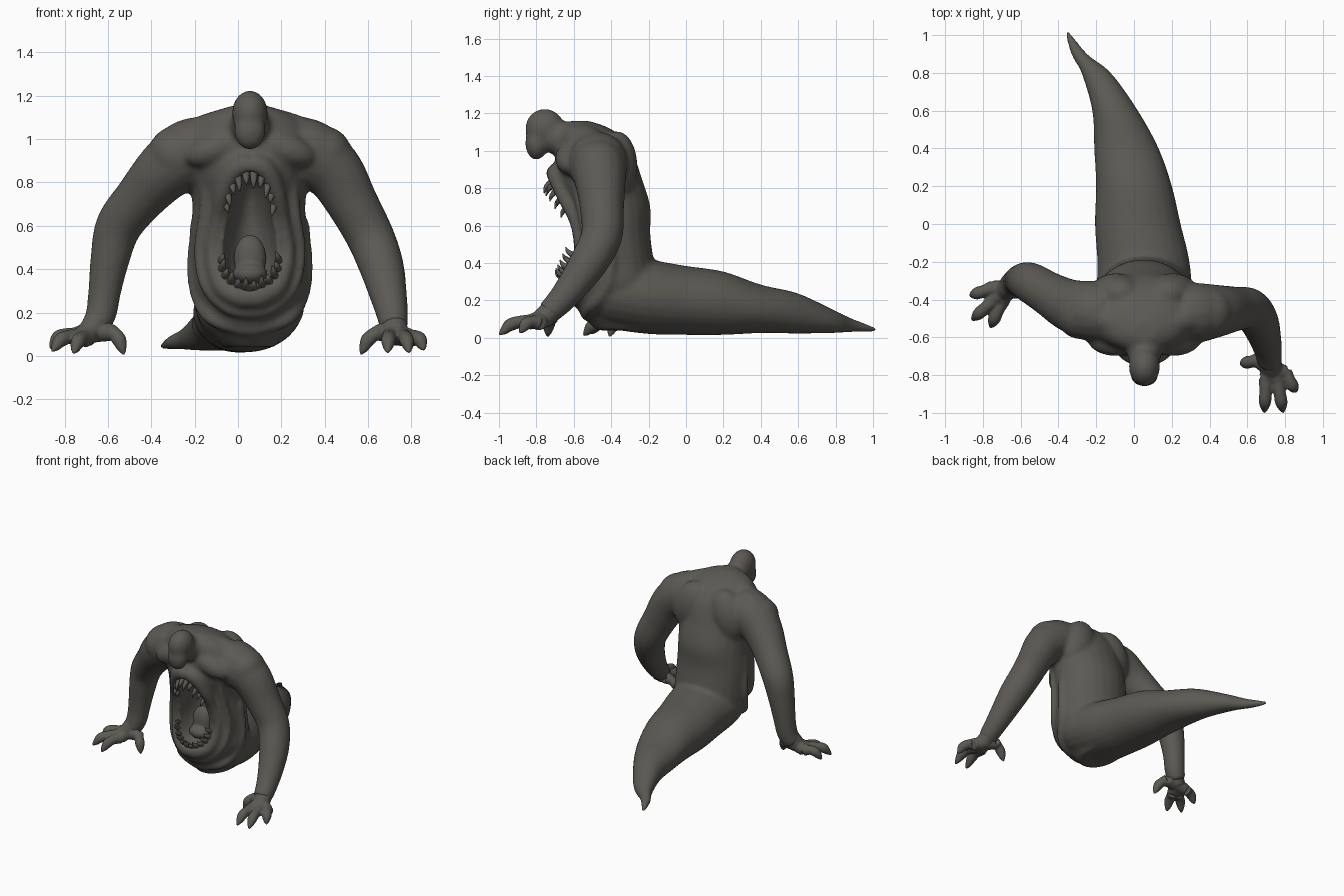
import bpy, bmesh, math
from mathutils import Vector, Quaternion, Matrix

cube = bpy.data.objects.get("Cube")
if cube:
    bpy.data.objects.remove(cube, do_unlink=True)

MID = 0.055  # the upper body's centre line
X, Y, Z = Vector((1, 0, 0)), Vector((0, 1, 0)), Vector((0, 0, 1))

hide = bpy.data.materials.new("dark_hide")
hide.use_nodes = True
hide.diffuse_color = (0.108, 0.101, 0.088, 1)
shader = hide.node_tree.nodes["Principled BSDF"]
shader.inputs["Base Color"].default_value = hide.diffuse_color
shader.inputs["Roughness"].default_value = 0.7


def spline(points, steps=5):
    """Catmull-Rom through points of any dimension."""
    p = [Vector(q) for q in points]
    p = [p[0]] + p + [p[-1]]
    out = []
    for a, b, c, d in zip(p, p[1:], p[2:], p[3:]):
        for s in range(steps):
            t = s / steps
            out.append((2 * b + (c - a) * t + (2 * a - 5 * b + 4 * c - d) * t * t
                        + (3 * b - a - 3 * c + d) * t ** 3) / 2)
    return out + [p[-1]]


def skin(bm, rings, sides=24):
    """Closed surface over (centre, u, v) elliptical rings."""
    loops = []
    for c, u, v in rings:
        loops.append([bm.verts.new(c + u * math.cos(a) + v * math.sin(a))
                      for a in (math.tau * i / sides for i in range(sides))])
    faces = [bm.faces.new(loops[0]), bm.faces.new(loops[-1])]
    for a, b in zip(loops, loops[1:]):
        for i in range(sides):
            j = (i + 1) % sides
            faces.append(bm.faces.new((a[i], a[j], b[j], b[i])))
    bmesh.ops.recalc_face_normals(bm, faces=faces)


def loft(bm, points, u, v):
    """Rings of (x, y, z, u radius, v radius) in a fixed plane."""
    skin(bm, [(Vector(p[:3]), u * max(p[3], .004), v * max(p[4], .004))
              for p in spline(points)])


def tube(bm, points, sides=16):
    """Round limb through (x, y, z, radius)."""
    pts = spline(points)
    rings, prev, q = [], Z, Quaternion()
    for i, p in enumerate(pts):
        d = (pts[min(i + 1, len(pts) - 1)] - pts[max(i - 1, 0)]).to_3d()
        d = Vector(d[:3]).normalized()
        q = prev.rotation_difference(d) @ q
        prev = d
        r = max(p[3], .003)
        rings.append((Vector(p[:3]), q @ X * r, q @ Y * r))
    skin(bm, rings, sides)


def ball(bm, centre, size, tilt=0):
    m = (Matrix.Translation(centre) @ Matrix.Rotation(tilt, 4, 'Y')
         @ Matrix.Diagonal((*size, 1)))
    bmesh.ops.create_uvsphere(bm, u_segments=28, v_segments=16, radius=1, matrix=m)


def make(name, bm):
    me = bpy.data.meshes.new(name)
    bm.to_mesh(me)
    bm.free()
    me.materials.append(hide)
    me.shade_smooth()
    ob = bpy.data.objects.new(name, me)
    bpy.context.collection.objects.link(ob)
    return ob


def fuse(ob, voxel, rounds, cutter=None):
    """Merge overlapping parts into one soft skin, then carve it."""
    def remesh(count):
        m = ob.modifiers.new("merge", 'REMESH')
        m.mode, m.voxel_size, m.use_smooth_shade = 'VOXEL', voxel, True
        s = ob.modifiers.new("soften", 'SMOOTH')
        s.factor, s.iterations = 0.5, count
    remesh(rounds)
    if cutter:
        b = ob.modifiers.new("carve", 'BOOLEAN')
        b.operation, b.object, b.solver = 'DIFFERENCE', cutter, 'EXACT'
        remesh(3)
    deps = bpy.context.evaluated_depsgraph_get()
    me = bpy.data.meshes.new_from_object(ob.evaluated_get(deps))
    ob.modifiers.clear()
    ob.data = me
    me.materials.clear()
    me.materials.append(hide)
    me.polygons.foreach_set("material_index", [0] * len(me.polygons))
    me.shade_smooth()
    if cutter:
        bpy.data.objects.remove(cutter, do_unlink=True)


# Torso and tail
bm = bmesh.new()
loft(bm, [(MID, -.57, 1.16, .06, .05), (.05, -.53, 1.11, .20, .14), (.05, -.49, 1.0, .30, .20),
          (.05, -.47, .85, .28, .235), (.05, -.42, .7, .262, .23), (.05, -.41, .55, .268, .22),
          (.055, -.40, .4, .268, .23), (.06, -.39, .28, .26, .24), (.05, -.36, .15, .2, .22),
          (.05, -.3, .04, .12, .18)], X, Y)
loft(bm, [(-.36, 1.03, .04, .012, .012), (-.29, .9, .065, .045, .035), (-.2, .8, .085, .08, .06),
          (-.1, .6, .13, .122, .108), (-.04, .4, .155, .172, .13), (0, .2, .185, .202, .17),
          (.02, 0, .2, .228, .185), (.05, -.2, .22, .245, .2), (.055, -.4, .25, .25, .2),
          (.055, -.52, .26, .19, .15)], X, Z)

# Head and neck
ball(bm, (MID, -.755, 1.12), (.083, .105, .105))
ball(bm, (MID, -.80, 1.04), (.074, .06, .09))
tube(bm, [(MID, -.75, 1.08, .075), (MID, -.66, 1.06, .1), (MID, -.54, 1.02, .13)])

# Arms
tube(bm, [(.24, -.47, .96, .15), (.33, -.47, .93, .16), (.44, -.46, .85, .14), (.53, -.45, .70, .12),
          (.61, -.45, .55, .112), (.66, -.51, .42, .105), (.69, -.59, .3, .09),
          (.71, -.67, .2, .075), (.72, -.74, .13, .065)])
tube(bm, [(-.14, -.48, .96, .15), (-.23, -.46, .93, .16), (-.34, -.43, .85, .14),
          (-.45, -.37, .73, .118), (-.55, -.31, .6, .108), (-.59, -.3, .45, .092),
          (-.615, -.3, .3, .077), (-.63, -.31, .2, .072), (-.66, -.33, .13, .065)])

# Muscles, mouth rim and skin folds, mirrored about the centre line
for s in (-1, 1):
    def m(x, *rest):
        return (MID + s * x, *rest)
    ball(bm, m(.15, -.37, .92), (.13, .11, .19), s * -.3)
    ball(bm, m(.15, -.61, .96), (.16, .09, .08), s * .35)
    ball(bm, m(.34, -.47, .93), (.13, .14, .13), s * .6)
    ball(bm, m(.05, -.28, .62), (.05, .08, .25))
    tube(bm, [m(.03, -.58, 1.09, .07), m(.16, -.52, 1.05, .08), m(.32, -.47, .98, .09)])
    tube(bm, [m(0, -.70, .885, .05), m(.07, -.69, .86, .05), m(.125, -.65, .75, .04),
              m(.15, -.59, .62, .035), m(.17, -.56, .47, .04), m(.13, -.59, .33, .05),
              m(.06, -.62, .28, .055), m(0, -.63, .27, .055)])
    tube(bm, [m(.19, -.59, .84, .03), m(.21, -.55, .65, .028), m(.23, -.52, .48, .03),
              m(.2, -.55, .32, .03), m(.1, -.59, .22, .03), m(0, -.60, .20, .03)])
    tube(bm, [m(.25, -.42, .62, .025), m(.262, -.4, .42, .03), m(.24, -.42, .28, .035),
              m(.17, -.5, .17, .035), m(0, -.53, .12, .035)])
body = make("body", bm)

# Mouth cavity
bm = bmesh.new()
loft(bm, [(MID, -.74, .85, .02, .08), (MID, -.72, .79, .07, .2), (MID, -.7, .65, .105, .25),
          (MID, -.7, .5, .135, .26), (MID, -.7, .39, .12, .24), (MID, -.7, .33, .08, .18),
          (MID, -.7, .30, .02, .08)], X, Y)
cavity = make("mouth_cutter", bm)
cavity.hide_render = True
fuse(body, .011, 10, cavity)

# Tongue
bm = bmesh.new()
ball(bm, (MID, -.5, .45), (.075, .055, .11))
ball(bm, (MID, -.53, .38), (.08, .07, .05))
fuse(make("tongue", bm), .01, 4)


# Hands with clawed fingers
def hand(name, wrist, palm, knuckles, tips):
    bm = bmesh.new()
    tube(bm, [(*wrist, .062), (*palm, .058)])
    for k, t in zip(knuckles, tips):
        k, t = Vector(k), Vector(t)
        tube(bm, [(*palm, .05), (*k, .042)])
        pts = [(0, 0, .042), (.35, .025, .033), (.65, .03, .034), (.85, .012, .022), (1, 0, .005)]
        tube(bm, [(*(k.lerp(t, f) + Z * lift), r) for f, lift, r in pts], 12)
    fuse(make(name, bm), .007, 4)


hand("left_hand", (.71, -.67, .19), (.73, -.77, .1),
     [(.70, -.82, .085), (.76, -.83, .085), (.80, -.79, .08), (.66, -.72, .11)],
     [(.69, -1.0, .015), (.79, -1.0, .015), (.86, -.89, .025), (.565, -.74, .005)])
hand("right_hand", (-.63, -.31, .2), (-.68, -.35, .11),
     [(-.75, -.34, .09), (-.74, -.40, .085), (-.70, -.41, .08), (-.59, -.35, .11)],
     [(-.87, -.38, .035), (-.86, -.51, .02), (-.76, -.55, .01), (-.525, -.41, .005)])


# Teeth along both jaws
def teeth(name, count, spread, base, reach):
    bm = bmesh.new()
    for i in range(count):
        a = spread * (2 * i / (count - 1) - 1)
        root = Vector(base(math.sin(a), math.cos(a)))
        size = 1 if i % 2 else .75
        lean = Vector(reach) * size + X * -.015 * math.sin(a)
        bend = root + lean * .5 + Y * -.012
        tube(bm, [(*(root - lean * .4), .017), (*root, .018), (*bend, .013),
                  (*(root + lean), .002)], 8)
    make(name, bm)


teeth("upper_teeth", 10, 1.45,
      lambda s, c: (MID + .115 * s, -.61 - .105 * c, .69 + .15 * c), (0, -.045, -.065))
teeth("lower_teeth", 12, 1.6,
      lambda s, c: (MID + .135 * s, -.59 - .055 * c, .43 - .12 * c), (0, -.055, .05))
